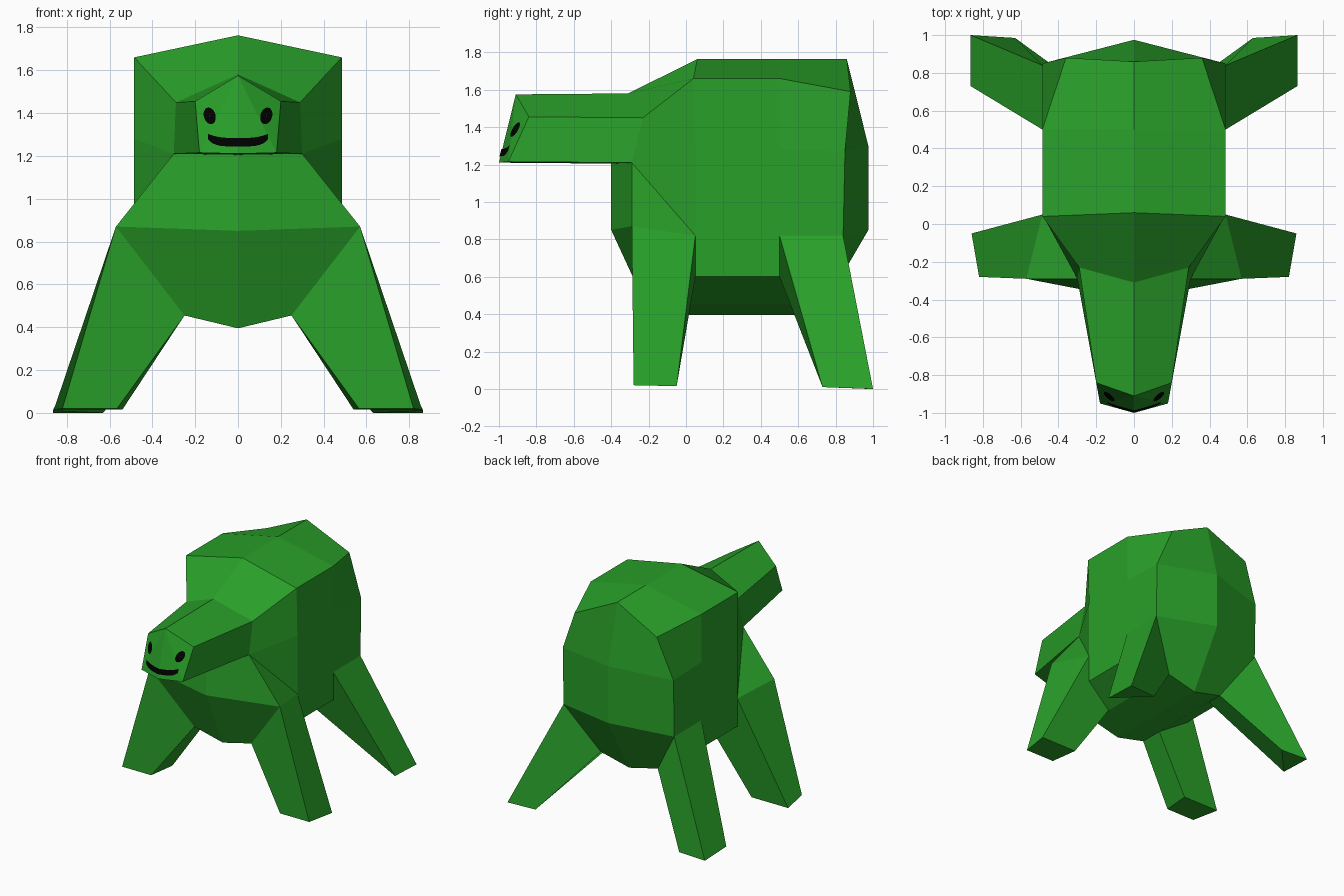
import bpy, bmesh, math
from mathutils import Vector
from mathutils.bvhtree import BVHTree

cube = bpy.data.objects.get("Cube")
if cube:
    bpy.data.objects.remove(cube, do_unlink=True)


def make_material(name, color):
    mat = bpy.data.materials.new(name)
    mat.use_nodes = True
    mat.diffuse_color = color
    mat.node_tree.nodes["Principled BSDF"].inputs["Base Color"].default_value = color
    return mat


green = make_material("leaf green", (0.022, 0.35, 0.022, 1))
black = make_material("black", (0, 0, 0, 1))


def finish(bm, name, mat):
    mesh = bpy.data.meshes.new(name)
    bm.to_mesh(mesh)
    mesh.materials.append(mat)
    obj = bpy.data.objects.new(name, mesh)
    bpy.context.collection.objects.link(obj)
    return obj


# Half cross-sections of the trunk: spine, shoulder, flank, hip, groin, belly
chest = [(0, -.31, 1.58), (.29, -.23, 1.45), (.3, -.29, 1.21),
         (.57, -.29, .87), (.25, -.19, .455), (0, -.19, .395)]
front = [(0, .06, 1.763), (.485, .04, 1.66), (.485, .05, 1.28),
         (.485, .05, .82), (.25, 0, .455), (0, 0, .395)]
rear = [(0, .5, 1.763), (.485, .5, 1.66), (.485, .5, 1.28),
        (.485, .5, .82), (.25, .58, .455), (0, .58, .395)]
rump = [(0, .86, 1.763), (.36, .88, 1.59), (.485, .85, 1.27),
        (.485, .84, .82), (.25, .71, .455), (0, .71, .395)]
# Lower edge of the side wall between the legs
sill_front, sill_rear = (.485, .05, .6), (.485, .5, .6)
# Centre line of the breast and the back end
breast_top, breast_low = (0, -.4, 1.205), (0, -.4, .85)
back_top, back_low = (0, .975, 1.3), (0, .975, .85)
# Muzzle outline, from brow to chin
muzzle = [(0, -.91, 1.575), (.2, -.84, 1.455), (.18, -.95, 1.215), (0, -1, 1.21)]
# Soles: outer front, outer back, inner back and, on the front feet, inner front
front_sole = [(.82, -.28, .02), (.86, -.05, .015), (.54, -.05, .015), (.565, -.28, .02)]
hind_sole = [(.865, .73, .01), (.865, 1, 0), (.63, .985, 0)]

faces = []


def loft(a, b):
    for i in range(len(a) - 1):
        faces.append((a[i], a[i + 1], b[i + 1], b[i]))


# Trunk, leaving openings where the legs grow out
loft(chest[:3], front[:3])
faces.append((chest[2], front[3], front[2]))
faces.append((chest[2], chest[3], front[3]))
loft(front[:4], rear[:4])
loft(rear[:4], rump[:4])
for a, b in ((chest, front), (front, rear), (rear, rump)):
    loft(a[4:], b[4:])
loft([front[3], sill_front, front[4]], [rear[3], sill_rear, rear[4]])

# Breast and back end
loft([chest[2], chest[3], chest[4]], [breast_top, breast_low, chest[5]])
faces.append((rump[0], rump[1], rump[2], back_top))
loft([rump[2], rump[3], rump[4]], [back_top, back_low, rump[5]])

# Neck and muzzle
loft(chest[:3] + [breast_top], muzzle)
faces.append(tuple(muzzle[:3]))
faces.append((muzzle[0], muzzle[2], muzzle[3]))


# Legs: outer, front, inner and back sides plus the sole
def leg(fore, aft, sole, sill_fore, sill_aft):
    of, ob, ib = sole[:3]
    inner_front = sole[3:]
    faces.append((fore[3], aft[3], ob, of))
    faces.append((fore[3], *sill_fore, fore[4], *inner_front, of))
    faces.append((fore[4], aft[4], ib, sole[3] if inner_front else of))
    faces.append((aft[3], *sill_aft, aft[4], ib, ob))
    faces.append(tuple(sole))


leg(chest, front, front_sole, [], [sill_front])
leg(rear, rump, hind_sole, [sill_rear], [])

# Mirror the half into a full body
bm = bmesh.new()
for side in (1, -1):
    for face in faces:
        bm.faces.new([bm.verts.new((x * side, y, z)) for x, y, z in face])
bmesh.ops.remove_doubles(bm, verts=bm.verts, dist=0.0005)
bmesh.ops.recalc_face_normals(bm, faces=bm.faces)
tree = BVHTree.FromBMesh(bm)
finish(bm, "body", green)
bm.free()


# Painted features laid just over the muzzle
def on_face(x, z):
    hit = tree.ray_cast(Vector((x, -2, z)), Vector((0, 1, 0)))[0]
    return hit - Vector((0, 0.005, 0))


def plate(name, rows):
    bm = bmesh.new()
    grid = [[bm.verts.new(on_face(x, z)) for x, z in row] for row in rows]
    for a, b in zip(grid, grid[1:]):
        for i in range(len(a) - 1):
            bm.faces.new((a[i], a[i + 1], b[i + 1], b[i]))
    bmesh.ops.remove_doubles(bm, verts=bm.verts, dist=0.0001)
    bmesh.ops.recalc_face_normals(bm, faces=bm.faces)
    if sum(f.normal.y for f in bm.faces) > 0:
        bmesh.ops.reverse_faces(bm, faces=bm.faces)
    finish(bm, name, black)
    bm.free()


# Eyes, leaning outward at the top
for name, side in (("left_eye", 1), ("right_eye", -1)):
    rows = []
    for r in (0.05, 0.5, 1):
        ring = []
        for i in range(17):
            t = math.tau * i / 16
            u, v = 0.028 * r * math.cos(t), 0.039 * r * math.sin(t)
            ring.append((side * (0.132 + u + 0.15 * v), 1.387 + v))
        rows.append(ring)
    plate(name, rows)

# Smile: a flat band whose ends curl up
rows = []
for i in range(25):
    s = i / 12 - 1
    half = 0.02 * (1 - 0.35 * s ** 8)
    mid = 1.264 + 0.026 * s ** 4
    rows.append([(0.14 * s, mid + half * k) for k in (-1, 0, 1)])
plate("mouth", rows)
